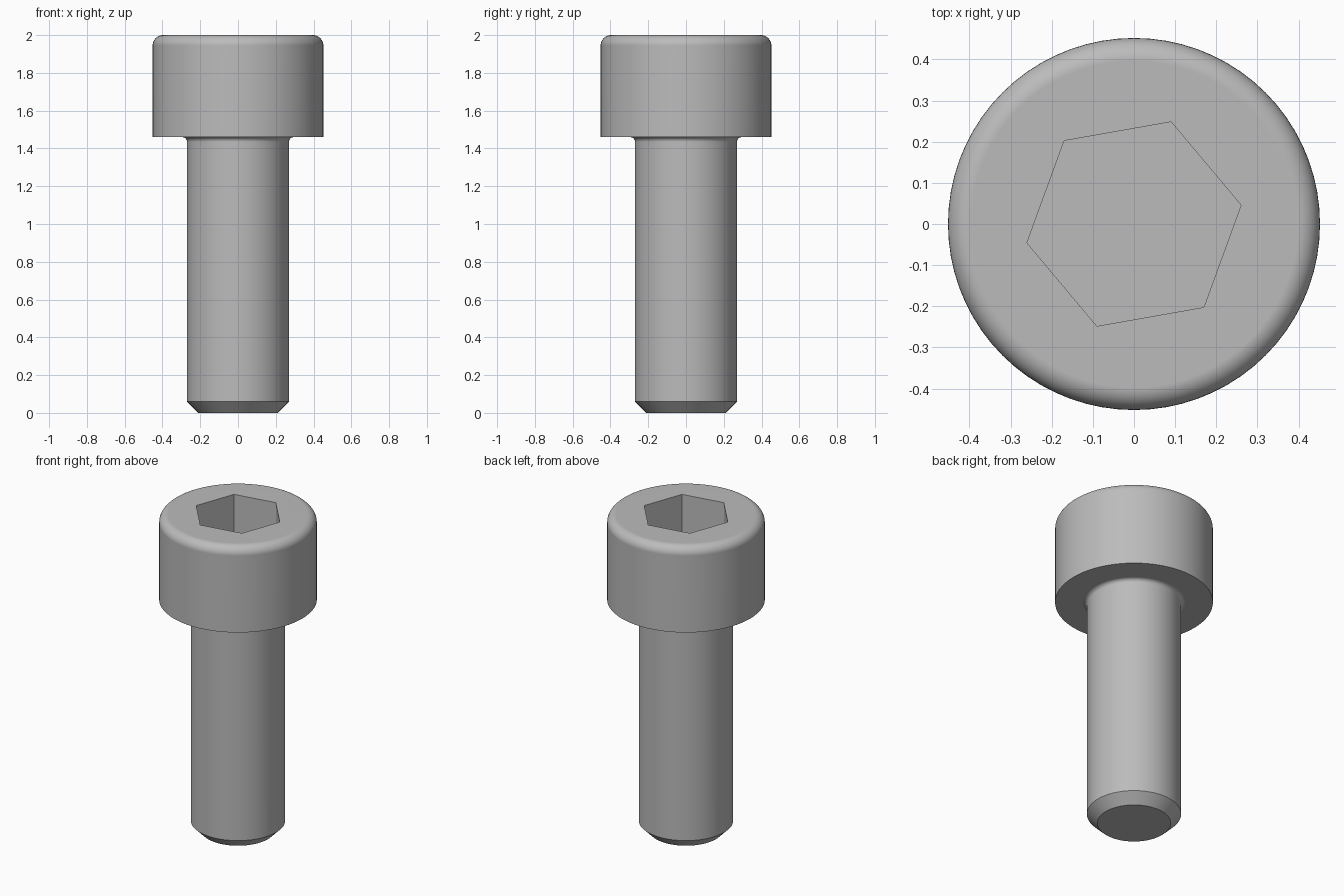
import bpy, bmesh, math

cube = bpy.data.objects.get("Cube")
if cube:
    bpy.data.objects.remove(cube)

SEGMENTS = 72
HEAD_R, SHANK_R, TIP_R = 0.452, 0.27, 0.21
TOP, SEAT, CHAMFER = 2.0, 1.46, 0.06
ROUND, FILLET = 0.055, 0.025
HEX_R, HEX_DEPTH, HEX_TURN = 0.264, 0.27, math.radians(10)

steel = bpy.data.materials.new("steel grey")
steel.use_nodes = True
steel.diffuse_color = (0.5, 0.5, 0.5, 1)
steel.node_tree.nodes["Principled BSDF"].inputs["Base Color"].default_value = (0.5, 0.5, 0.5, 1)


def arc(cx, cz, r, start, end, steps):
    """Points of an arc in the profile plane, angles in degrees."""
    angles = [math.radians(start + (end - start) * i / steps) for i in range(steps + 1)]
    return [(cx + r * math.cos(a), cz + r * math.sin(a)) for a in angles]


def stack_rings(name, profile, sides, turn=0):
    """Solid of revolution: rings from bottom to top, capped at both ends."""
    bm = bmesh.new()
    rings = []
    for r, z in profile:
        angles = [turn + math.tau * i / sides for i in range(sides)]
        rings.append([bm.verts.new((r * math.cos(a), r * math.sin(a), z)) for a in angles])
    for low, high in zip(rings, rings[1:]):
        for i in range(sides):
            j = (i + 1) % sides
            bm.faces.new((low[i], low[j], high[j], high[i]))
    bm.faces.new(rings[0][::-1])
    bm.faces.new(rings[-1])
    mesh = bpy.data.meshes.new(name)
    bm.to_mesh(mesh)
    bm.free()
    mesh.materials.append(steel)
    obj = bpy.data.objects.new(name, mesh)
    bpy.context.collection.objects.link(obj)
    return obj


# Chamfered tip, shank, fillet under the head, head with rounded rim
profile = [(TIP_R, 0), (SHANK_R, CHAMFER)]
profile += arc(SHANK_R + FILLET, SEAT - FILLET, FILLET, 180, 90, 5)
profile += [(HEAD_R, SEAT)]
profile += arc(HEAD_R - ROUND, TOP - ROUND, ROUND, 0, 90, 8)
screw = stack_rings("socket_head_screw", profile, SEGMENTS)

# Hexagonal drive socket
cutter = stack_rings("hex_socket_cutter", [(HEX_R, TOP - HEX_DEPTH), (HEX_R, TOP + 0.1)], 6, HEX_TURN)
cutter.hide_render = True
cut = screw.modifiers.new("hex socket", 'BOOLEAN')
cut.operation = 'DIFFERENCE'
cut.solver = 'EXACT'
cut.object = cutter

bpy.ops.object.select_all(action='DESELECT')
screw.select_set(True)
bpy.context.view_layer.objects.active = screw
bpy.ops.object.modifier_apply(modifier=cut.name)
bpy.data.objects.remove(cutter)

# Smooth walls with crisp edges and clean flat faces
bpy.ops.object.shade_smooth_by_angle(angle=math.radians(30))
normals = screw.modifiers.new("clean normals", 'WEIGHTED_NORMAL')
normals.keep_sharp = True
